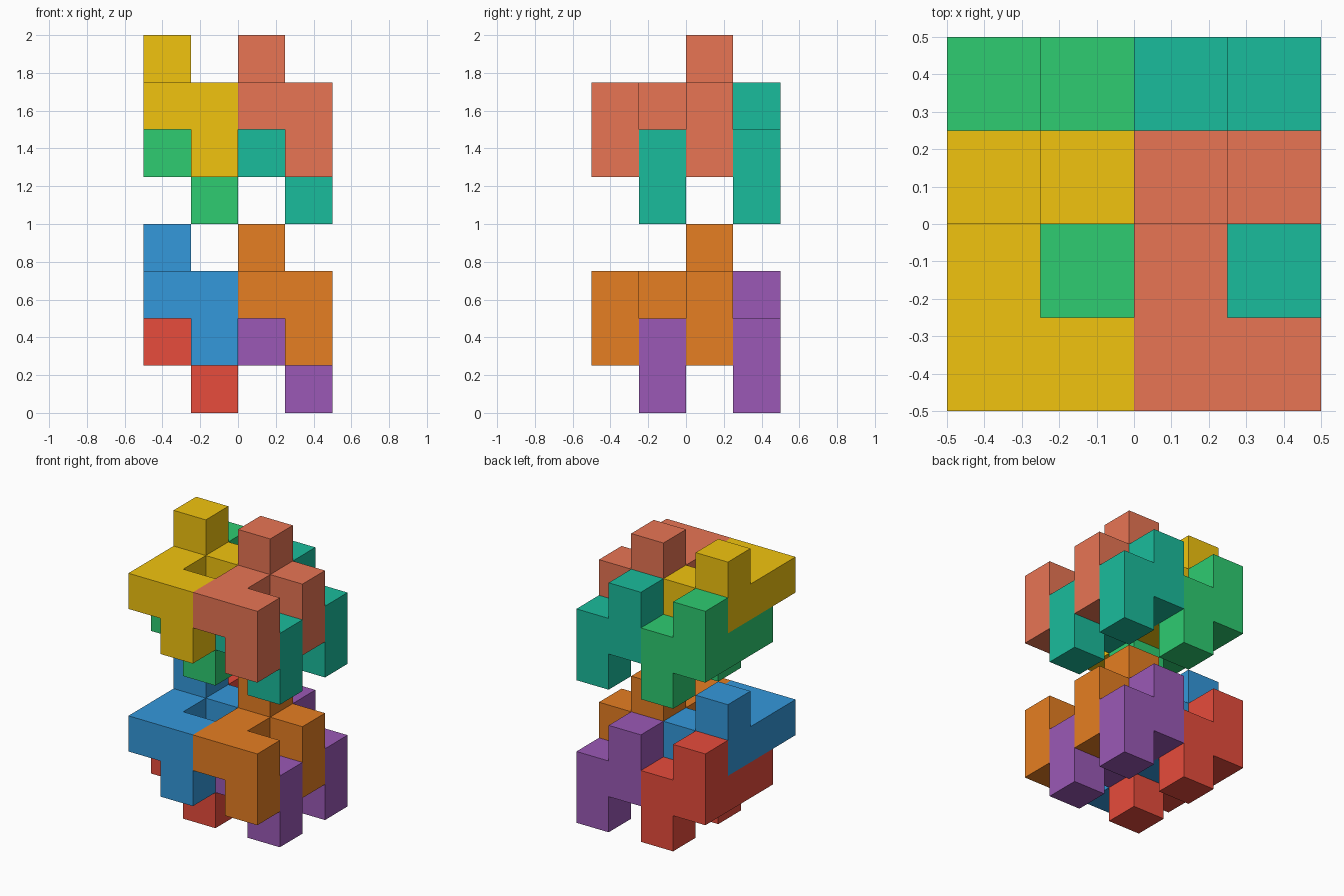
import bpy, bmesh
from mathutils import Vector

if "Cube" in bpy.data.objects:
    bpy.data.objects.remove(bpy.data.objects["Cube"])

S = 0.25  # cell size

# One puzzle piece as grid cells: C-shaped slab, two legs below, one peg on top
SLAB = [(0, 0, 2), (1, 0, 2), (0, 1, 2), (0, 2, 2), (1, 2, 2)]
LEGS = [(1, 0, 1), (1, 2, 1)]
PEG = [(0, 2, 3)]
CELLS = SLAB + LEGS + PEG


def srgb(h):
    c = [int(h[i:i + 2], 16) / 255 for i in (0, 2, 4)]
    return [v / 12.92 if v <= 0.04045 else ((v + 0.055) / 1.055) ** 2.4 for v in c] + [1]


def add_piece(name, offset, color):
    """Outer skin of the cells, with flat regions merged into single faces."""
    bm = bmesh.new()
    filled = set(CELLS)
    for cell in CELLS:
        for axis in range(3):
            for side in (0, 1):
                n = list(cell)
                n[axis] += 2 * side - 1
                if tuple(n) in filled:
                    continue
                u, v = (axis + 1) % 3, (axis + 2) % 3
                corners = []
                for a, b in ((0, 0), (1, 0), (1, 1), (0, 1)):
                    p = Vector(cell) + Vector(offset)
                    p[axis] += side
                    p[u] += a
                    p[v] += b
                    corners.append(bm.verts.new((p - Vector((2, 2, 0))) * S))
                bm.faces.new(corners if side else corners[::-1])
    bmesh.ops.remove_doubles(bm, verts=bm.verts[:], dist=1e-4)
    bmesh.ops.dissolve_limit(bm, angle_limit=0.01, verts=bm.verts[:], edges=bm.edges[:])
    bmesh.ops.recalc_face_normals(bm, faces=bm.faces[:])
    mesh = bpy.data.meshes.new(name)
    bm.to_mesh(mesh)
    bm.free()
    mat = bpy.data.materials.new(name + "_color")
    mat.diffuse_color = srgb(color)
    mat.use_nodes = True
    mat.node_tree.nodes["Principled BSDF"].inputs["Base Color"].default_value = mat.diffuse_color
    mesh.materials.append(mat)
    bpy.context.collection.objects.link(bpy.data.objects.new(name, mesh))


# Eight identical pieces: two tiers, front (high) and back (low) rows, left and right
COLORS = iter(["3498db", "e67e22", "e74c3c", "9b59b6",
               "f1c40f", "e87554", "2ecc71", "1abc9c"])
for tier, z in (("lower", 0), ("upper", 4)):
    for row, y, dz in (("front", 0, 0), ("back", 1, -1)):
        for side, x in (("left", 0), ("right", 2)):
            add_piece(f"{tier}_{row}_{side}_piece", (x, y, z + dz), next(COLORS))
